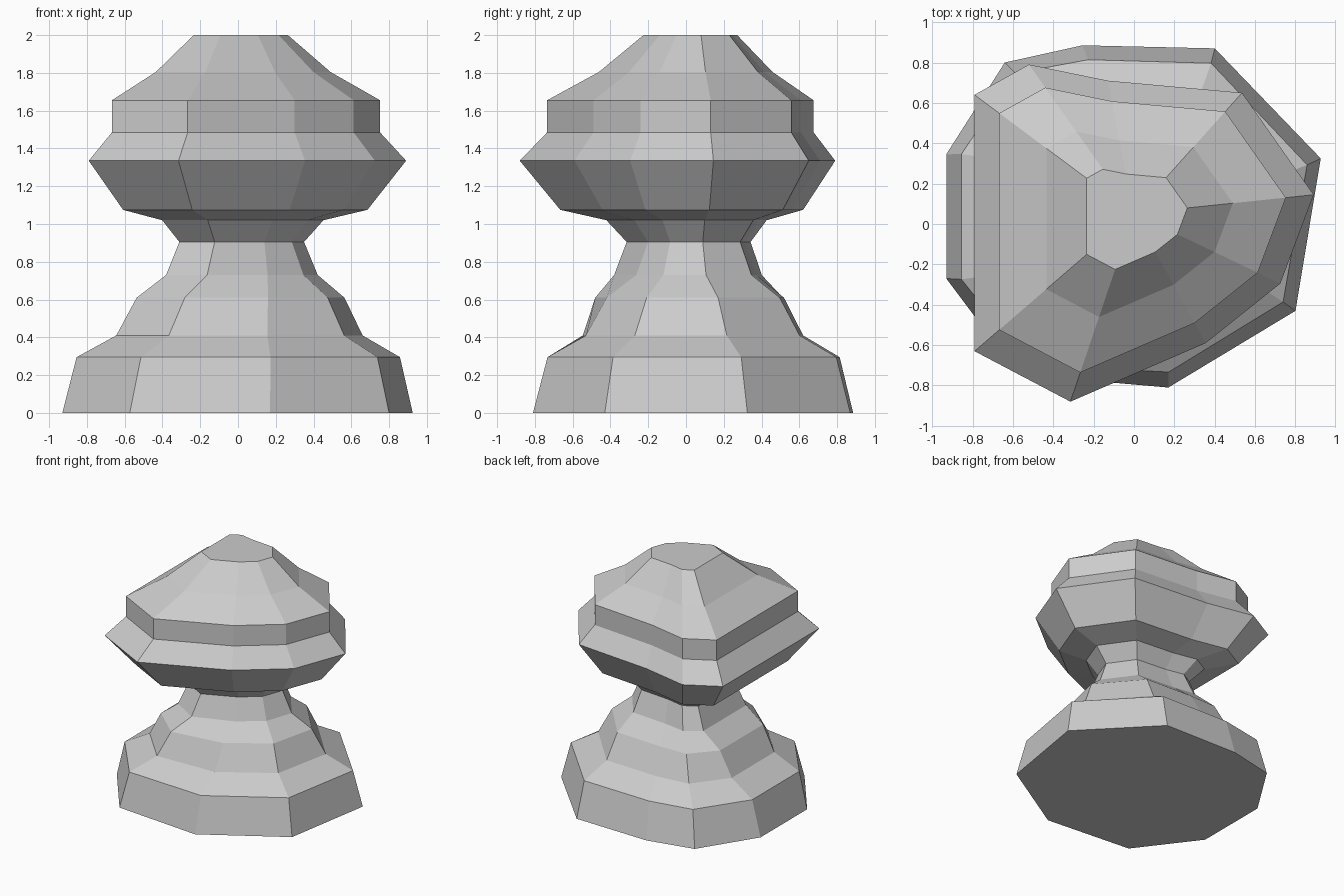
import bpy
import bmesh

if "Cube" in bpy.data.objects:
    bpy.data.objects.remove(bpy.data.objects["Cube"])

# Nine-sided outlines: wide foot and faceted head, matching corner order
FOOT = [(-.93, .345), (-.64, .80), (-.255, .885), (.40, .87), (.925, .325),
        (.80, -.43), (.17, -.81), (-.573, -.745), (-.93, -.27)]
HEAD = [(-.79, .64), (-.52, .79), (-.13, .71), (.535, .65), (.89, .145),
        (.725, -.295), (.355, -.59), (-.315, -.88), (-.79, -.63)]

# Profile rings: height, scale, blend from foot outline to head outline
RINGS = [(0, 1, 0), (.295, .93, .08), (.41, .72, .25), (.61, .62, .46),
         (.73, .472, .88), (.905, .393, 1), (1.02, .508, 1), (1.075, .77, 1),
         (1.335, 1, 1), (1.485, .845, 1), (1.655, .845, 1), (1.805, .55, 1),
         (2, .297, 1)]
CENTRE_Y = .052


def outline(z, s, t):
    """One ring, scaled about a point slightly behind the origin."""
    return [(s * (a[0] + (b[0] - a[0]) * t),
             s * (a[1] + (b[1] - a[1]) * t) + CENTRE_Y * (1 - s), z)
            for a, b in zip(FOOT, HEAD)]


# Faceted pedestal ornament lofted from foot to flat top
bm = bmesh.new()
rings = [[bm.verts.new(p) for p in outline(*r)] for r in RINGS]
for low, high in zip(rings, rings[1:]):
    for i in range(len(low)):
        j = (i + 1) % len(low)
        bm.faces.new((low[i], low[j], high[j], high[i]))
bm.faces.new(rings[0])
bm.faces.new(rings[-1])
bmesh.ops.recalc_face_normals(bm, faces=bm.faces[:])

mesh = bpy.data.meshes.new("faceted_finial")
bm.to_mesh(mesh)
bm.free()
bpy.context.collection.objects.link(bpy.data.objects.new("faceted_finial", mesh))
